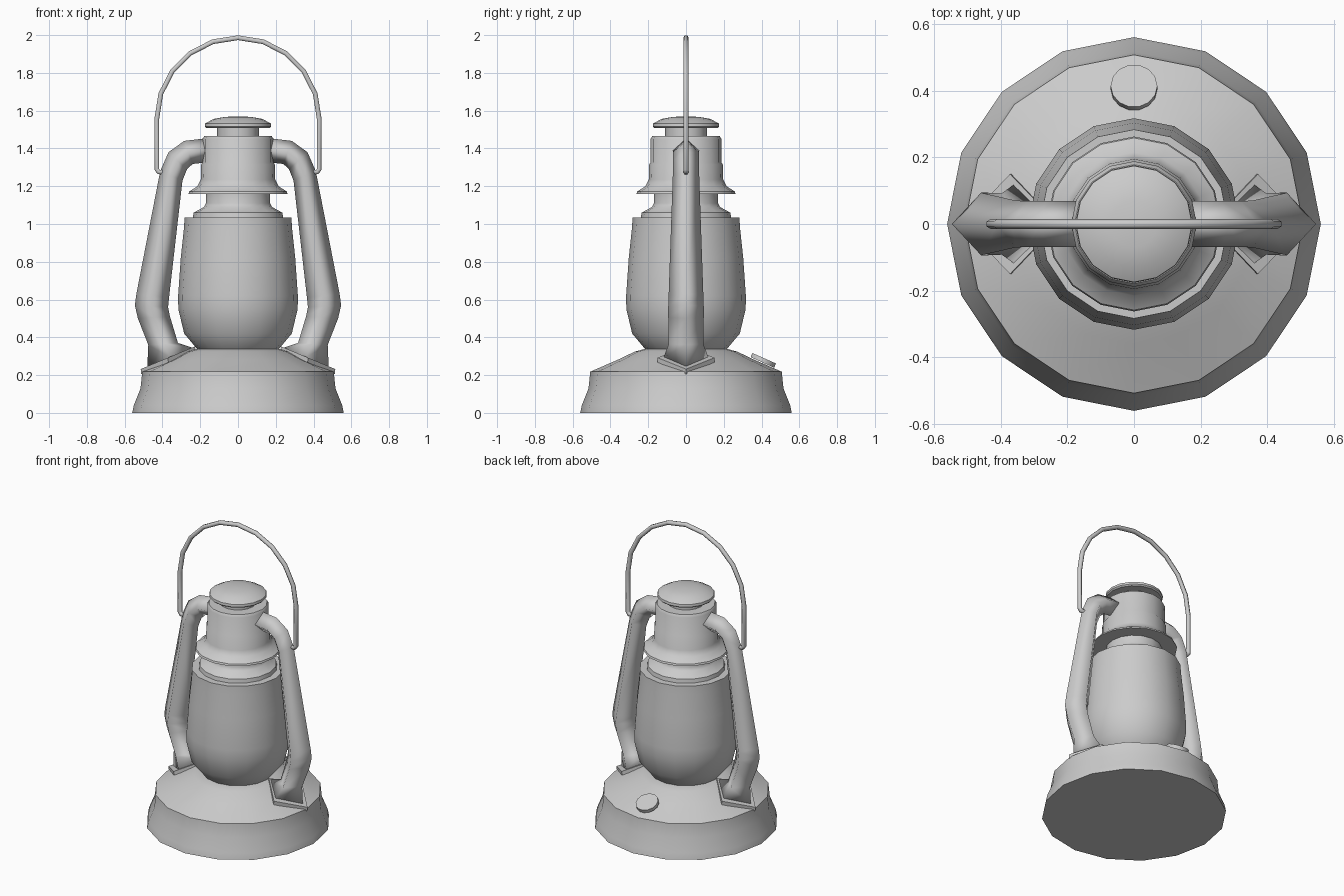
import bpy, bmesh
from math import sin, cos, pi, radians
from mathutils import Matrix

if "Cube" in bpy.data.objects:
    bpy.data.objects.remove(bpy.data.objects["Cube"])


def skin(name, rings, angle=38, mirror=False):
    """Bridge equal-sized rings of points into a closed shell."""
    bm = bmesh.new()
    loops = [[bm.verts.new(p) for p in ring] for ring in rings]
    n = len(loops[0])
    for a, b in zip(loops, loops[1:]):
        for i in range(n):
            j = (i + 1) % n
            bm.faces.new((a[i], a[j], b[j], b[i]))
    bm.faces.new(loops[0][::-1])
    bm.faces.new(loops[-1])
    bmesh.ops.recalc_face_normals(bm, faces=bm.faces)
    mesh = bpy.data.meshes.new(name)
    bm.to_mesh(mesh)
    bm.free()
    ob = bpy.data.objects.new(name, mesh)
    bpy.context.collection.objects.link(ob)
    bpy.ops.object.select_all(action='DESELECT')
    ob.select_set(True)
    bpy.context.view_layer.objects.active = ob
    bpy.ops.object.shade_smooth_by_angle(angle=radians(angle))
    if mirror:
        ob.modifiers.new("mirror", 'MIRROR').use_axis[0] = True
    return ob


def lathe(name, profile, sides=16):
    """Turn (radius, height) points around z."""
    return skin(name, [[(r * cos(2 * pi * i / sides), r * sin(2 * pi * i / sides), z)
                        for i in range(sides)] for r, z in profile])


def diamond(xo, zo, xi, zi, w):
    """Four-sided section from its outer point, inner point and half width."""
    xm, zm = (xo + xi) / 2, (zo + zi) / 2
    return [(xo, 0, zo), (xm, w, zm), (xi, 0, zi), (xm, -w, zm)]


# Fuel tank base
lathe("tank_base", [(.56, 0), (.552, .04), (.516, .13), (.507, .218),
                    (.36, .282), (.27, .325), (.22, .338)])

# Glass globe
lathe("glass_globe", [(.2, .325), (.218, .34), (.285, .42), (.316, .55), (.317, .62),
                      (.303, .82), (.286, .98), (.283, 1.035)])

# Collar between globe and hood
lathe("globe_collar", [(.24, 1.03), (.235, 1.06), (.18, 1.09), (.17, 1.11), (.17, 1.17)])

# Hood with flared rim
lathe("hood", [(.262, 1.16), (.258, 1.172), (.215, 1.2), (.197, 1.235), (.195, 1.315),
               (.188, 1.325), (.188, 1.45), (.178, 1.466)])

# Chimney and its domed cap
lathe("chimney", [(.11, 1.46), (.11, 1.515)])
lathe("chimney_cap", [(.168, 1.508), (.176, 1.516), (.174, 1.532), (.13, 1.556),
                      (.07, 1.567), (.01, 1.57)])

# Side air tubes, four-sided with soft shading
skin("side_tubes", [diamond(*r) for r in [
    (.48, .245, .24, .345, .118), (.475, .36, .318, .37, .092),
    (.53, .5, .36, .51, .094), (.546, .57, .37, .56, .094),
    (.538, .63, .365, .61, .092),
    (.412, 1.28, .294, 1.23, .07), (.368, 1.38, .27, 1.29, .069),
    (.285, 1.44, .24, 1.318, .069), (.15, 1.456, .15, 1.328, .069)]], 120, True)

# Diamond foot plates under the tubes
skin("tube_foot_plates", [diamond(.512, .205, .225, .33, .15),
                          diamond(.515, .232, .228, .352, .15)], 30, True)

# Filler cap on the back of the tank
filler = lathe("filler_cap", [(.07, -.014), (.07, .01)], 14)
filler.matrix_world = Matrix.Translation((0, .41, .28)) @ Matrix.Rotation(radians(-24), 4, 'X')

# Wire carrying handle
arch = [(.43 * cos(pi * i / 10), 1.556 + .43 * sin(pi * i / 10)) for i in range(11)]
path = ([(.395, 1.275), (.42, 1.275), (.43, 1.29)] + arch +
        [(-.43, 1.29), (-.42, 1.275), (-.395, 1.275)])
wire = bpy.data.curves.new("handle", 'CURVE')
wire.dimensions = '3D'
wire.bevel_depth = .0145
wire.bevel_resolution = 1
wire.use_fill_caps = True
spline = wire.splines.new('POLY')
spline.points.add(len(path) - 1)
for pt, (x, z) in zip(spline.points, path):
    pt.co = (x, 0, z, 1)
bpy.context.collection.objects.link(bpy.data.objects.new("handle", wire))
